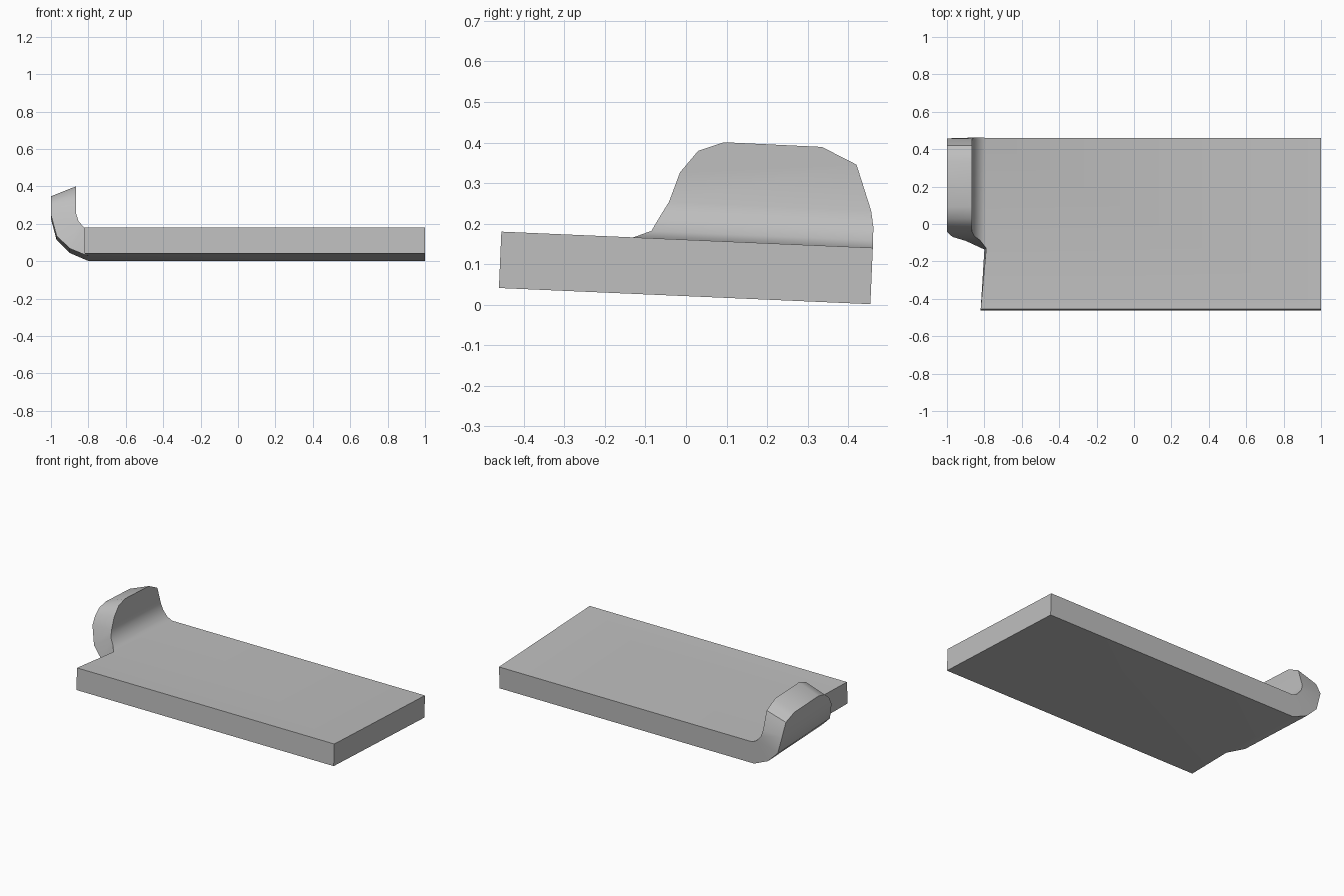
import bpy, bmesh, math

if "Cube" in bpy.data.objects:
    bpy.data.objects.remove(bpy.data.objects["Cube"])

TILT = 0.0435          # downward slope of the plate towards the back
BOTTOM, TOP = 0.021, 0.16


def outer_z(z):
    """Height on the outside of the upright flange for a height on its inside."""
    return 0.245 + (z - 0.251) * 0.69


# Sections along the bent tab: inner x, outer x, then front and back edge as
# (y, inner z, outer z)
sections = [
    (-0.79, -0.80, (-0.137, TOP, BOTTOM), (0.454, TOP, BOTTOM)),
    (-0.825, -0.90, (-0.093, 0.178, 0.064), (0.454, 0.178, 0.064)),
    (-0.853, -0.97, (-0.075, 0.212, 0.133), (0.453, 0.212, 0.133)),
]
# Rounded upright end: front (y, z) and back (y, z)
for f, b in [((-0.053, 0.251), (0.446, 0.251)), ((-0.029, 0.325), (0.405, 0.363)),
             ((0.0135, 0.380), (0.357, 0.385)), ((0.076, 0.404), (0.318, 0.403))]:
    sections.append((-0.865, -1.0, (*f, outer_z(f[1])), (*b, outer_z(b[1]))))

bm = bmesh.new()


def vert(x, y, z):
    return bm.verts.new((x, y + TILT * z, z - TILT * y))


# Bent tab, each ring is inner front, inner back, outer back, outer front
rings = []
for xi, xo, (yf, zif, zof), (yb, zib, zob) in sections:
    rings.append([vert(xi, yf, zif), vert(xi, yb, zib),
                  vert(xo, yb, zob), vert(xo, yf, zof)])
for a, b in zip(rings, rings[1:]):
    for i in range(4):
        j = (i + 1) % 4
        bm.faces.new((a[i], a[j], b[j], b[i]))
bm.faces.new(rings[-1])

# Flat plate joined to the root of the tab
corners = [(-0.82, -0.4625), (1.0, -0.4625), (1.0, 0.454)]
root = rings[0]
top = [vert(x, y, TOP) for x, y in corners] + [root[1], root[0]]
low = [vert(x, y, BOTTOM) for x, y in corners] + [root[2], root[3]]
bm.faces.new(top)
bm.faces.new(low[::-1])
for i in (0, 1, 2, 4):
    j = (i + 1) % 5
    bm.faces.new((top[i], low[i], low[j], top[j]))
bmesh.ops.recalc_face_normals(bm, faces=bm.faces[:])

mesh = bpy.data.meshes.new("bent_plate")
bm.to_mesh(mesh)
bm.free()
plate = bpy.data.objects.new("bent_plate", mesh)
bpy.context.collection.objects.link(plate)

# Plain grey finish
grey = bpy.data.materials.new("plain_grey")
grey.diffuse_color = (0.52, 0.52, 0.52, 1)
grey.use_nodes = True
grey.node_tree.nodes["Principled BSDF"].inputs["Base Color"].default_value = grey.diffuse_color
mesh.materials.append(grey)

# Smooth bend, crisp rims
bpy.context.view_layer.objects.active = plate
plate.select_set(True)
bpy.ops.object.shade_smooth_by_angle(angle=math.radians(35))
